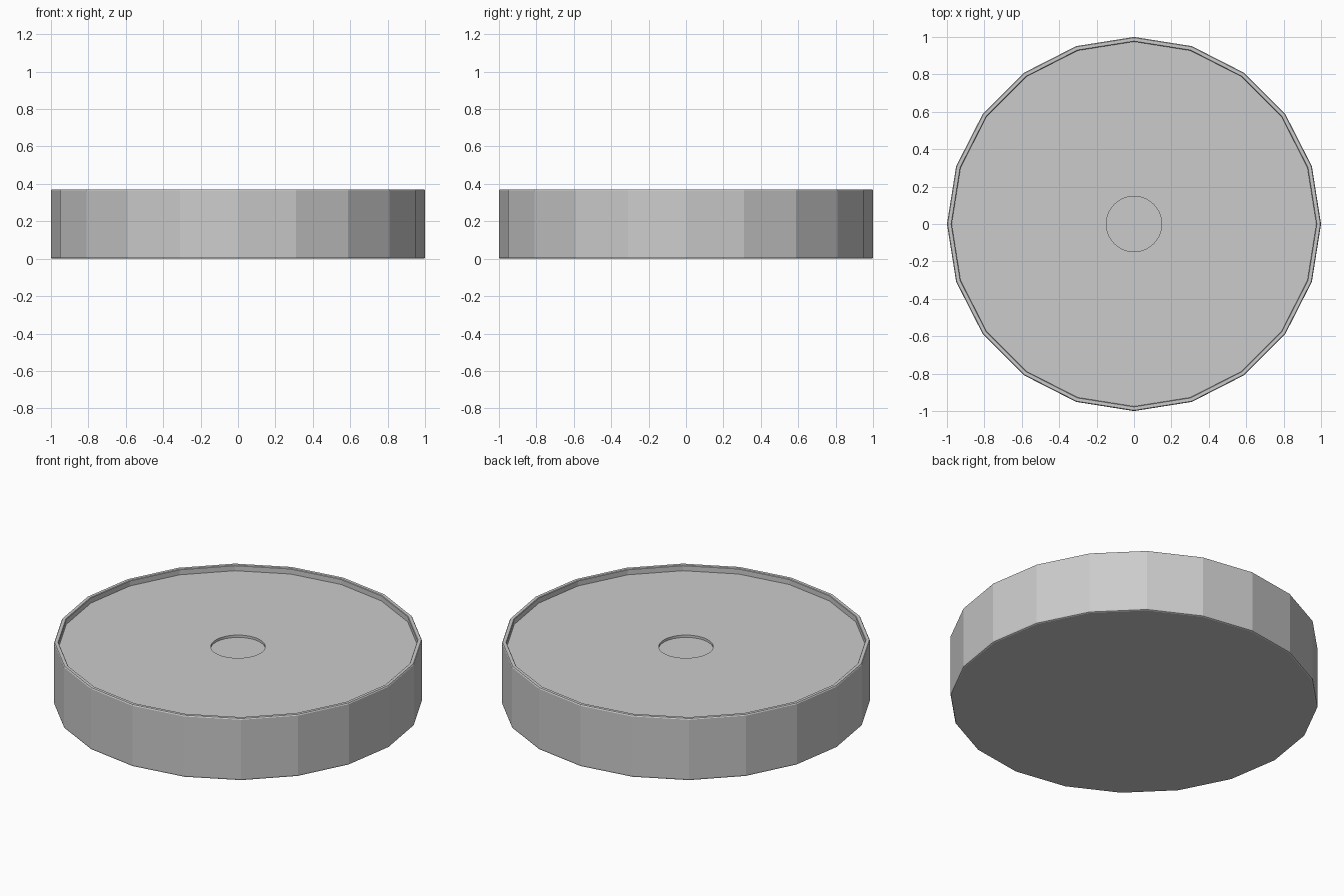
import bpy, bmesh, math

if "Cube" in bpy.data.objects:
    bpy.data.objects.remove(bpy.data.objects["Cube"])

SIDES = 20           # facets of the outer wall
STEPS = SIDES * 2    # the central dimple is rounder
FLAT = math.cos(math.pi / SIDES)

# profile: (radius, height, faceted)
PROFILE = [
    (0.992, 0.0, True),      # base edge, softened
    (0.998, 0.003, True),
    (1.0, 0.010, True),
    (1.0, 0.365, True),      # outer wall
    (0.996, 0.371, True),    # rim, softened
    (0.978, 0.371, True),
    (0.975, 0.368, True),
    (0.975, 0.338, True),    # recessed top
    (0.148, 0.338, False),   # dimple edge
    (0.148, 0.324, False),   # dimple floor
]


def ring(bm, radius, z, faceted):
    verts = []
    for i in range(STEPS):
        a = 2 * math.pi * i / STEPS
        r = radius * FLAT if faceted and i % 2 else radius
        verts.append(bm.verts.new((r * math.cos(a), r * math.sin(a), z)))
    return verts


# round tray with a raised rim and a shallow central dimple
bm = bmesh.new()
rings = [ring(bm, *p) for p in PROFILE]
for low, high in zip(rings, rings[1:]):
    for i in range(STEPS):
        j = (i + 1) % STEPS
        bm.faces.new((low[i], low[j], high[j], high[i]))
bm.faces.new(rings[0][::-1])
bm.faces.new(rings[-1])
bmesh.ops.recalc_face_normals(bm, faces=bm.faces)

mesh = bpy.data.meshes.new("round_tray")
bm.to_mesh(mesh)
bm.free()
tray = bpy.data.objects.new("round_tray", mesh)
bpy.context.collection.objects.link(tray)

# flat facets on the wall, smooth dimple
bpy.context.view_layer.objects.active = tray
tray.select_set(True)
bpy.ops.object.shade_smooth_by_angle(angle=math.radians(15))
